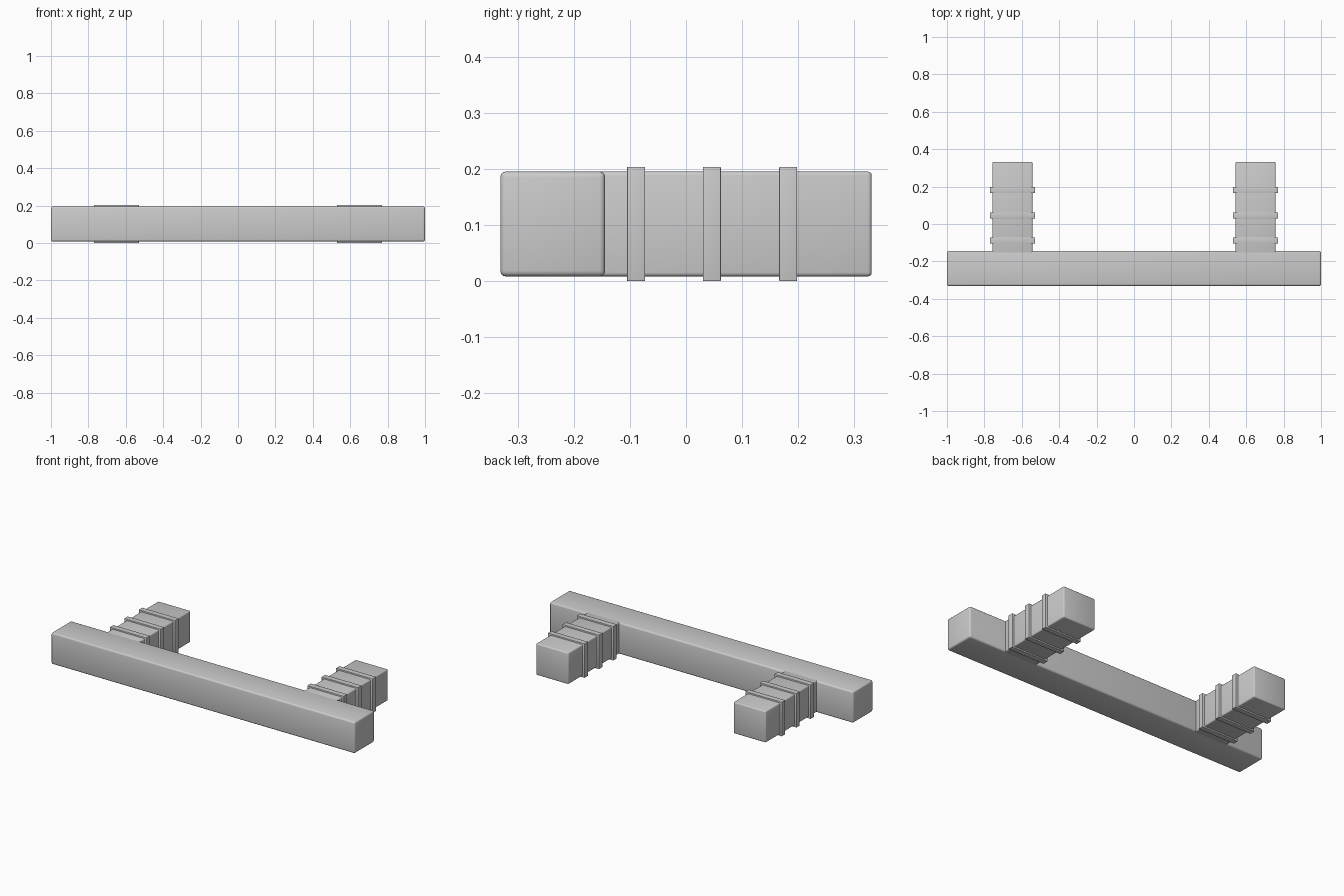
import bpy

if "Cube" in bpy.data.objects:
    bpy.data.objects.remove(bpy.data.objects["Cube"])


def box(name, x, y, z, bevel=0.0):
    """Box from (min, max) ranges, with optional rounded edges."""
    bpy.ops.mesh.primitive_cube_add(
        size=1, location=[(r[0] + r[1]) / 2 for r in (x, y, z)])
    ob = bpy.context.object
    ob.name = name
    ob.scale = [r[1] - r[0] for r in (x, y, z)]
    bpy.ops.object.transform_apply(location=False, rotation=False, scale=True)
    if bevel:
        mod = ob.modifiers.new("rounded_edges", 'BEVEL')
        mod.width = bevel
        mod.segments = 3
        bpy.ops.object.modifier_apply(modifier=mod.name)
        bpy.ops.object.shade_smooth_by_angle()
    return ob


Z = (0.008, 0.195)

# Long grip bar along the front
box("grip_bar", (-1, 1), (-0.331, -0.144), Z, 0.01)

# Two mounting posts, each wrapped by three raised bands
for side, c in (("left", -0.65), ("right", 0.65)):
    box(side + "_post", (c - 0.107, c + 0.107), (-0.16, 0.331), Z, 0.007)
    for i, y in enumerate((-0.089, 0.046, 0.182)):
        box(f"{side}_band_{i + 1}", (c - 0.12, c + 0.12),
            (y - 0.016, y + 0.016), (0, 0.203), 0.001)
